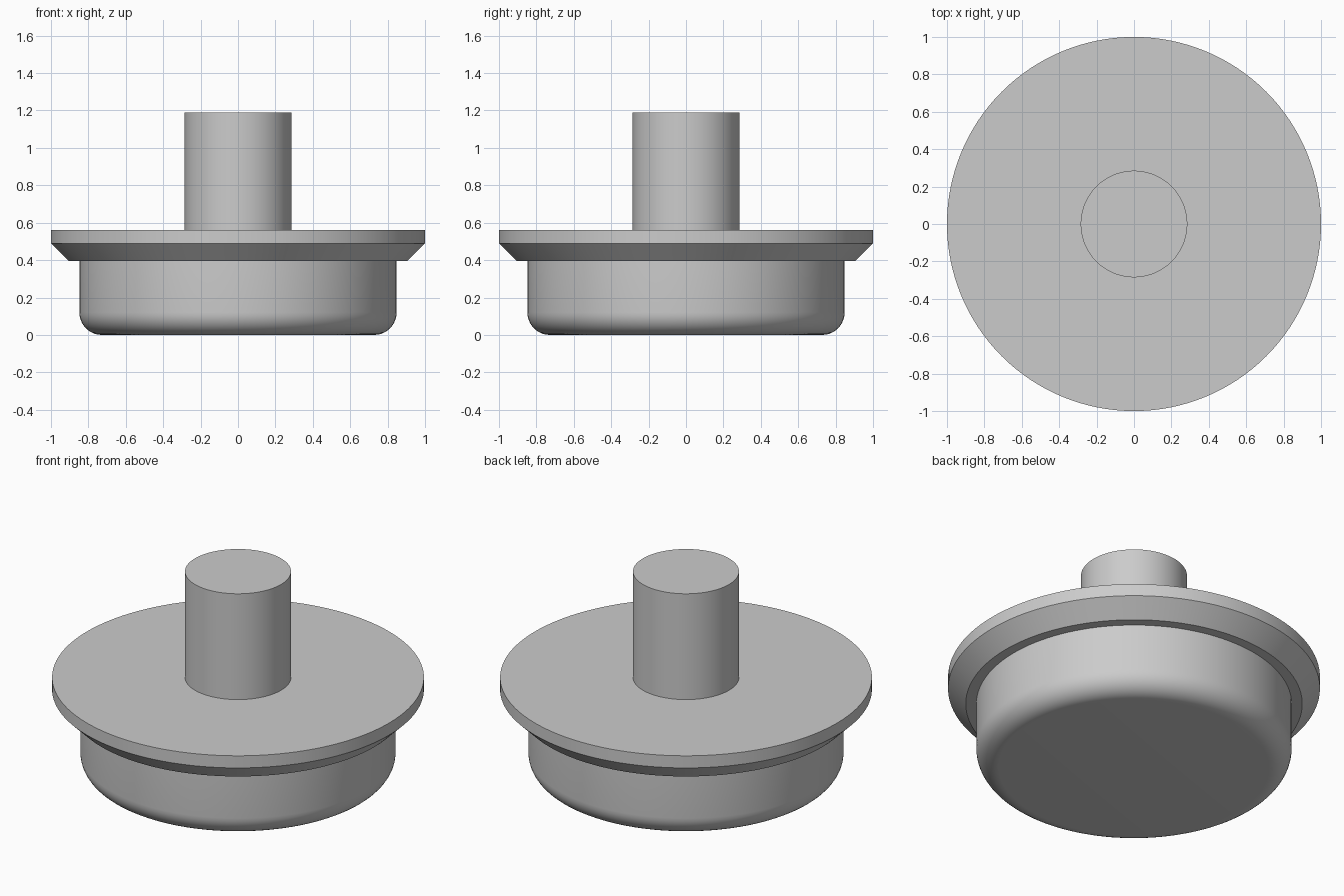
import bpy, bmesh, math

SEGMENTS = 128

cube = bpy.data.objects.get("Cube")
if cube:
    bpy.data.objects.remove(cube, do_unlink=True)

grey = bpy.data.materials.new("plain_grey")
grey.use_nodes = True
colour = (0.6, 0.6, 0.6, 1)
grey.diffuse_color = colour
grey.node_tree.nodes["Principled BSDF"].inputs["Base Color"].default_value = colour


def lathe(name, profile):
    """Turn a (radius, height) profile that starts and ends on the axis."""
    bm = bmesh.new()
    verts = [bm.verts.new((r, 0, z)) for r, z in profile]
    edges = [bm.edges.new(pair) for pair in zip(verts, verts[1:])]
    bmesh.ops.spin(bm, geom=verts + edges, cent=(0, 0, 0), axis=(0, 0, 1),
                   angle=math.tau, steps=SEGMENTS, use_merge=True)
    bmesh.ops.remove_doubles(bm, verts=bm.verts, dist=0.0001)
    bmesh.ops.recalc_face_normals(bm, faces=bm.faces)
    mesh = bpy.data.meshes.new(name)
    bm.to_mesh(mesh)
    bm.free()
    mesh.materials.append(grey)
    obj = bpy.data.objects.new(name, mesh)
    bpy.context.collection.objects.link(obj)
    bpy.ops.object.select_all(action="DESELECT")
    obj.select_set(True)
    bpy.context.view_layer.objects.active = obj
    bpy.ops.object.shade_smooth_by_angle(angle=math.radians(30))
    return obj


# Round plug body with a rounded bottom edge
body_radius, fillet, seat = 0.848, 0.12, 0.395
corner = [(body_radius - fillet + fillet * math.sin(a), fillet - fillet * math.cos(a))
          for a in (math.radians(90 * i / 10) for i in range(11))]
lathe("plug_body", [(0, 0)] + corner + [(body_radius, seat), (0, seat)])

# Wide flange with a chamfered underside
flange_top = 0.562
lathe("flange", [(0, seat), (0.905, seat), (1, 0.49), (1, flange_top), (0, flange_top)])

# Plain cylindrical stem
lathe("stem", [(0, flange_top), (0.285, flange_top), (0.285, 1.19), (0, 1.19)])
